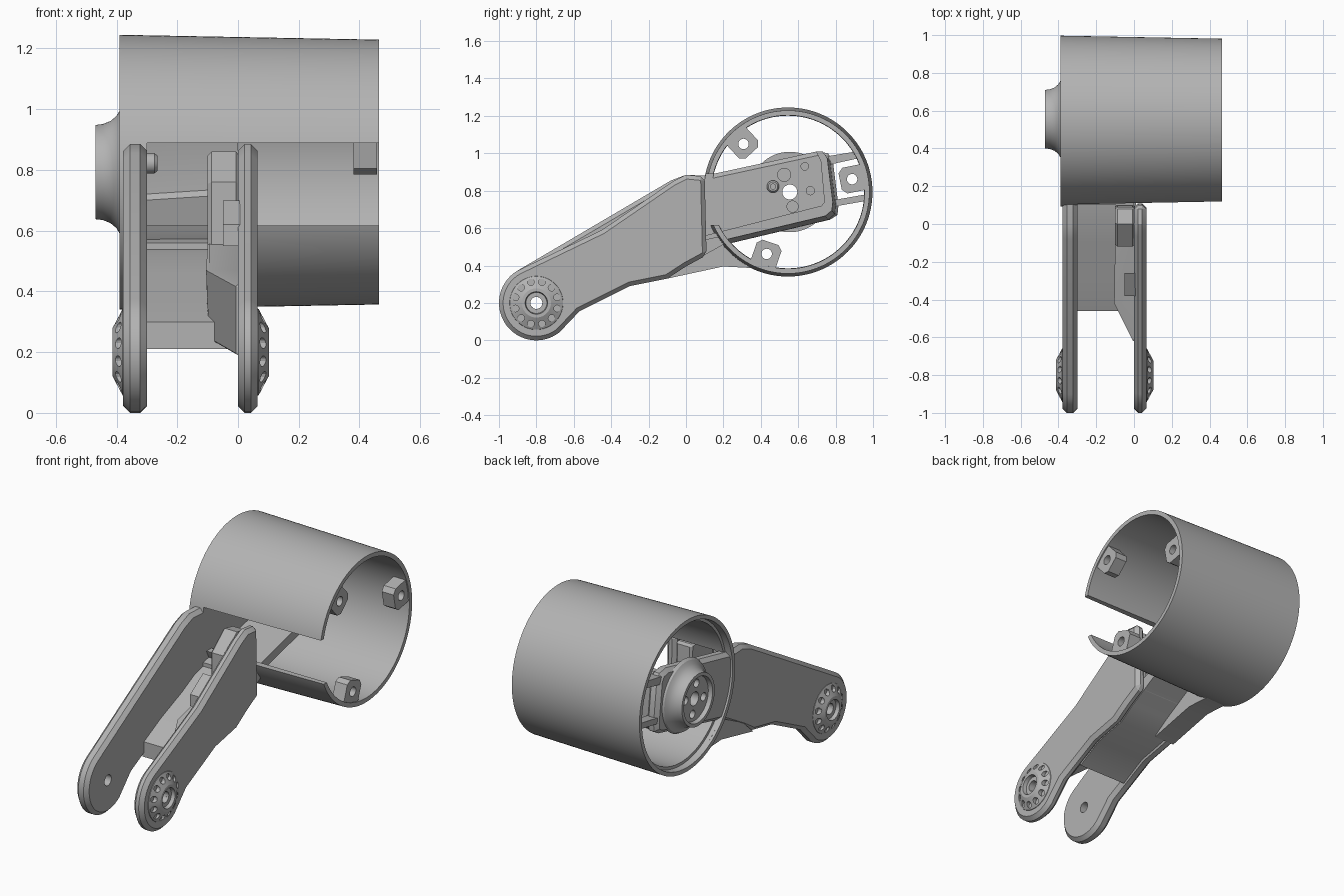
import bpy, bmesh, math
from mathutils import Vector

cube = bpy.data.objects.get("Cube")
if cube:
    bpy.data.objects.remove(cube, do_unlink=True)

grey = bpy.data.materials.new("plain_grey")
grey.use_nodes = True
grey.diffuse_color = (0.45, 0.45, 0.45, 1)
grey.node_tree.nodes["Principled BSDF"].inputs["Base Color"].default_value = (0.45, 0.45, 0.45, 1)

FOOT = (-0.8, 0.2)
TUBE = (0.545, 0.793)
HUB = (0.555, 0.793)


def finish(name, bm):
    bmesh.ops.recalc_face_normals(bm, faces=bm.faces)
    mesh = bpy.data.meshes.new(name)
    bm.to_mesh(mesh)
    bm.free()
    mesh.materials.append(grey)
    ob = bpy.data.objects.new(name, mesh)
    bpy.context.collection.objects.link(ob)
    return ob


def activate(ob):
    bpy.ops.object.select_all(action='DESELECT')
    ob.select_set(True)
    bpy.context.view_layer.objects.active = ob


def prism(name, pts, x0, x1):
    """Side outline (y, z) extruded along x."""
    bm = bmesh.new()
    face = bm.faces.new([bm.verts.new((x0, y, z)) for y, z in pts])
    ext = bmesh.ops.extrude_face_region(bm, geom=[face])
    for v in ext["geom"]:
        if isinstance(v, bmesh.types.BMVert):
            v.co.x = x1
    return finish(name, bm)


def lathe(name, profile, centre, steps=96):
    """Closed (x, radius) profile turned around an x axis."""
    bm = bmesh.new()
    rings = []
    for i in range(steps):
        a = math.tau * i / steps
        rings.append([bm.verts.new((x, centre[0] + r * math.cos(a), centre[1] + r * math.sin(a)))
                      for x, r in profile])
    n = len(profile)
    for i in range(steps):
        a, b = rings[i], rings[(i + 1) % steps]
        for j in range(n):
            k = (j + 1) % n
            bm.faces.new((a[j], a[k], b[k], b[j]))
    return finish(name, bm)


def circle(centre, r, n=24, start=0.0, end=math.tau):
    return [(centre[0] + r * math.cos(start + (end - start) * i / n),
             centre[1] + r * math.sin(start + (end - start) * i / n)) for i in range(n)]


def bevel(ob, width, segments=1):
    mod = ob.modifiers.new("bevel", 'BEVEL')
    mod.width = width
    mod.segments = segments
    mod.limit_method = 'ANGLE'
    mod.angle_limit = math.radians(55)
    activate(ob)
    bpy.ops.object.modifier_apply(modifier=mod.name)


def cut(ob, pts, x0, x1):
    cutter = prism("cutter", pts, x0, x1)
    cutter.hide_render = True
    mod = ob.modifiers.new("cut", 'BOOLEAN')
    mod.operation = 'DIFFERENCE'
    mod.solver = 'EXACT'
    mod.object = cutter
    activate(ob)
    bpy.ops.object.modifier_apply(modifier=mod.name)
    bpy.data.objects.remove(cutter, do_unlink=True)


# Tube, slightly tapered, with a stepped rim and a slot for the arm
tube = lathe("tube", [(-0.39, 0.452), (0.465, 0.436), (0.465, 0.41), (-0.35, 0.408),
                      (-0.35, 0.425), (-0.39, 0.428)], TUBE, 128)
cut(tube, [(0, 0.617), (0.4, 0.617), (0.4, 0.888), (0, 0.888)], -0.3, 0.6)

# Screw tabs around the open end
for i, (y, z) in enumerate([(-0.245, 0.265), (-0.115, -0.335), (0.335, 0.067)]):
    out = Vector((y, z)).normalized()
    side = Vector((-out.y, out.x))
    local = [(0.42, -0.07), (0.42, 0.07), (0.31, 0.07), (0.285, 0.045), (0.285, -0.045), (0.31, -0.07)]
    centre = Vector(TUBE)
    tab = prism(f"screw_tab_{i + 1}", [tuple(centre + out * r + side * s) for r, s in local], 0.38, 0.458)
    cut(tab, circle(tuple(centre + out * 0.35), 0.028), 0.3, 0.6)

# Side plates: round foot, then the cranked arm
foot_arc = circle(FOOT, 0.2, 28, math.radians(120), math.radians(315))
under = [(-0.57, 0.155), (-0.3, 0.29), (-0.1, 0.33), (0.0, 0.395)]
left_plate = prism("arm_plate_long", foot_arc + under + [
    (0.2, 0.51), (0.77, 0.645), (0.81, 0.67), (0.815, 0.72), (0.785, 0.96), (0.76, 1.0),
    (0.7, 1.01), (0.1, 0.88), (0.0, 0.885), (-0.08, 0.855)], -0.378, -0.3)
right_plate = prism("arm_plate_short", foot_arc + under + [
    (0.11, 0.455), (0.1, 0.875), (0.0, 0.885), (-0.07, 0.85), (-0.45, 0.59)], 0.0, 0.065)
for plate in (left_plate, right_plate):
    bevel(plate, 0.022)
    cut(plate, circle(FOOT, 0.032), -1, 1)
for centre, r in [(HUB, 0.04), ((0.525, 0.885), 0.035), ((0.635, 0.93), 0.02),
                  ((0.665, 0.8), 0.022), ((0.57, 0.715), 0.03)]:
    cut(left_plate, circle(centre, r), -0.6, -0.2)

# Thickened inner side of the short plate
for name, pts in [
        ("inner_fairing", [(-0.62, 0.19), (-0.42, 0.245), (-0.3, 0.31), (-0.1, 0.35), (0.1, 0.48),
                           (0.1, 0.62), (-0.1, 0.56), (-0.42, 0.47), (-0.62, 0.42)]),
        ("inner_housing", [(-0.12, 0.5), (0.1, 0.52), (0.09, 0.84), (0.0, 0.86), (-0.12, 0.76)])]:
    part = prism(name, pts, 0.005, -0.1)
    for v in part.data.vertices:
        if v.co.x < -0.05 and v.co.y < -0.6:
            v.co.x = -0.005
    bevel(part, 0.012)
latch = prism("latch_block", [(-0.38, 0.55), (-0.26, 0.6), (-0.26, 0.7), (-0.38, 0.62)], -0.05, 0.01)

# Web joining the plates, and the tray walls inside the tube
web = prism("channel_web", [(-0.46, 0.21), (-0.3, 0.295), (-0.1, 0.335), (0.0, 0.4), (0.2, 0.512),
                            (0.2, 0.56), (0.02, 0.52), (-0.1, 0.46), (-0.3, 0.38), (-0.46, 0.3)],
            -0.31, 0.01)
tray = prism("tray_walls", [(0.1, 0.455), (0.2, 0.512), (0.76, 0.645), (0.795, 0.675), (0.8, 0.72),
                            (0.77, 0.955), (0.745, 0.99), (0.71, 0.99), (0.735, 0.94),
                            (0.755, 0.72), (0.74, 0.7), (0.1, 0.56)], -0.31, 0.0)
# Draft: the free rim is narrower than the base
for v in tray.data.vertices:
    if v.co.x > -0.1 and v.co.y > 0.15:
        v.co.y -= 0.015
        v.co.z += 0.02

# Ribs tying the arm to the tube
prism("lower_gusset", [(-0.1, 0.33), (0.2, 0.395), (0.38, 0.385), (0.2, 0.52), (0.0, 0.42)], -0.375, -0.24)
prism("upper_strut", [(0.77, 0.94), (0.93, 0.975), (0.91, 1.01), (0.76, 0.985)], -0.37, -0.31)
prism("lower_strut", [(0.79, 0.715), (0.96, 0.745), (0.96, 0.78), (0.79, 0.75)], -0.37, -0.31)

# Flared hub with recessed face
hub = lathe("hub", [(-0.37, 0.215), (-0.388, 0.205), (-0.4, 0.185), (-0.42, 0.168), (-0.445, 0.158),
                    (-0.47, 0.155), (-0.47, 0.135), (-0.445, 0.13), (-0.445, 0.04), (-0.37, 0.04)], HUB)
for dy, dz in [(0.085, 0.02), (-0.085, -0.02), (-0.02, 0.085), (0.02, -0.085)]:
    cut(hub, circle((HUB[0] + dy, HUB[1] + dz), 0.024), -0.6, -0.41)

# Small locating post on the tray floor
post = lathe("locating_post", [(-0.31, 0.033), (-0.275, 0.033), (-0.265, 0.025),
                               (-0.265, 0.014), (-0.31, 0.014)], (0.465, 0.822), 32)

# Notched pivot bosses on both feet
for name, base, sign in [("pivot_boss_short", 0.06, 1), ("pivot_boss_long", -0.372, -1)]:
    top = base + sign * 0.042
    boss = lathe(name, [(base, 0.145), (base + sign * 0.008, 0.142), (top, 0.078), (top, 0.06),
                        (base + sign * 0.02, 0.056), (base + sign * 0.02, 0.032), (base, 0.032)], FOOT, 60)
    for i in range(12):
        a = math.tau * (i + 0.5) / 12
        spot = (FOOT[0] + 0.115 * math.cos(a), FOOT[1] + 0.115 * math.sin(a))
        cut(boss, circle(spot, 0.018, 12), base + sign * 0.008, base + sign * 0.1)

# Smooth shading with sharp creases kept
for ob in bpy.context.scene.objects:
    if ob.type == 'MESH':
        activate(ob)
        bpy.ops.object.shade_smooth_by_angle(angle=math.radians(25))
